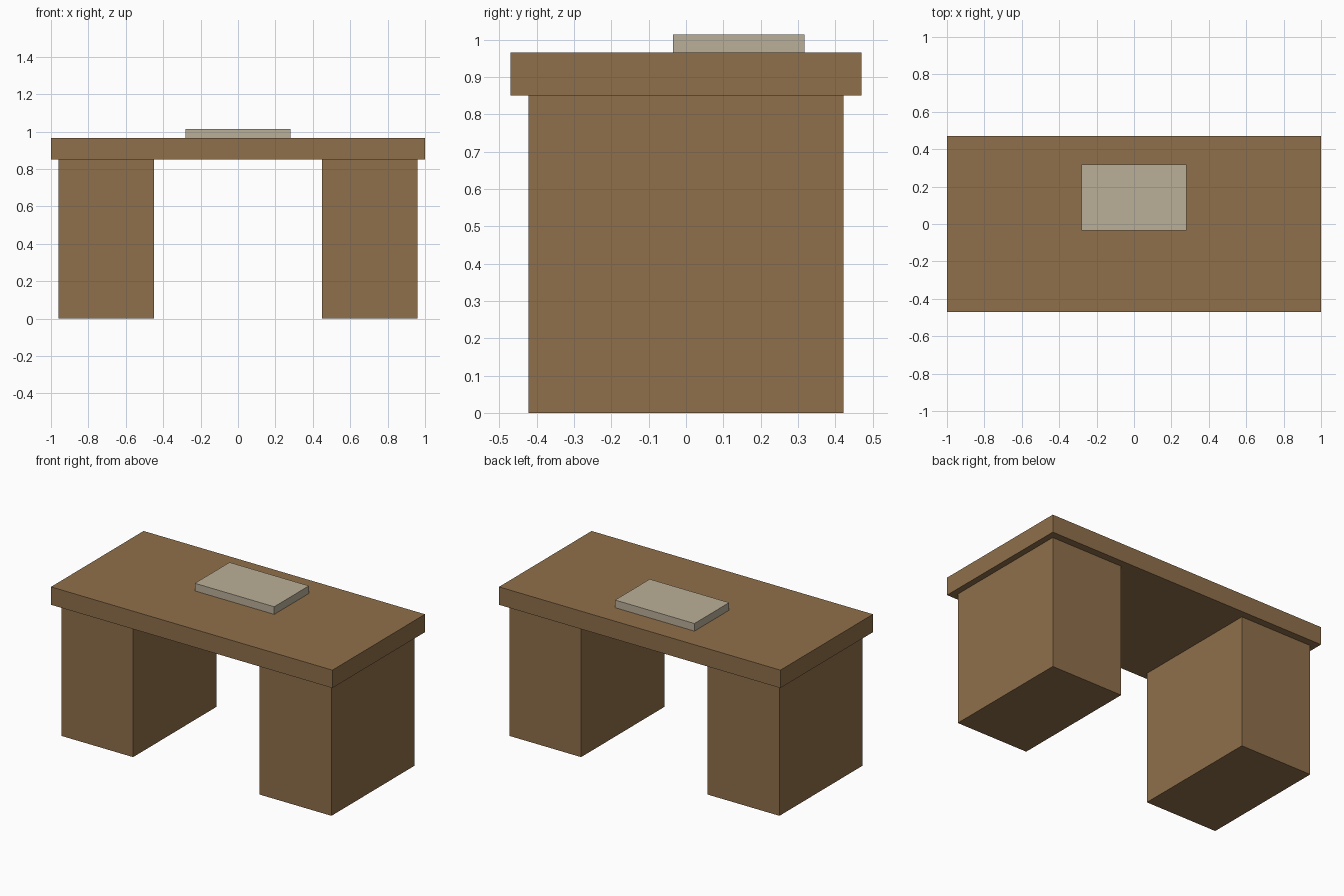
import bpy
import bmesh
from mathutils import Matrix, Vector

if "Cube" in bpy.data.objects:
    bpy.data.objects.remove(bpy.data.objects["Cube"])


def material(name, rgb):
    mat = bpy.data.materials.new(name)
    mat.diffuse_color = (*rgb, 1.0)
    mat.use_nodes = True
    mat.node_tree.nodes["Principled BSDF"].inputs["Base Color"].default_value = mat.diffuse_color
    return mat


def box(name, low, high, mat):
    """Axis-aligned box between two corners."""
    low, high = Vector(low), Vector(high)
    bm = bmesh.new()
    bmesh.ops.create_cube(
        bm, size=1.0,
        matrix=Matrix.Translation((low + high) / 2) @ Matrix.Diagonal((*(high - low), 1.0)))
    mesh = bpy.data.meshes.new(name)
    bm.to_mesh(mesh)
    bm.free()
    mesh.materials.append(mat)
    obj = bpy.data.objects.new(name, mesh)
    bpy.context.collection.objects.link(obj)
    return obj


wood = material("brown wood", (0.279, 0.162, 0.069))
paper = material("pale paper", (0.497, 0.429, 0.314))

# Desk top slab
box("desk_top", (-1.0, -0.47, 0.85), (1.0, 0.47, 0.965), wood)

# Two pedestals carrying the top
for side, x0, x1 in (("left", -0.96, -0.45), ("right", 0.45, 0.96)):
    box(side + "_pedestal", (x0, -0.422, 0.0), (x1, 0.422, 0.85), wood)

# Pad lying on the top, towards the back
box("desk_pad", (-0.282, -0.035, 0.965), (0.282, 0.317, 1.014), paper)
